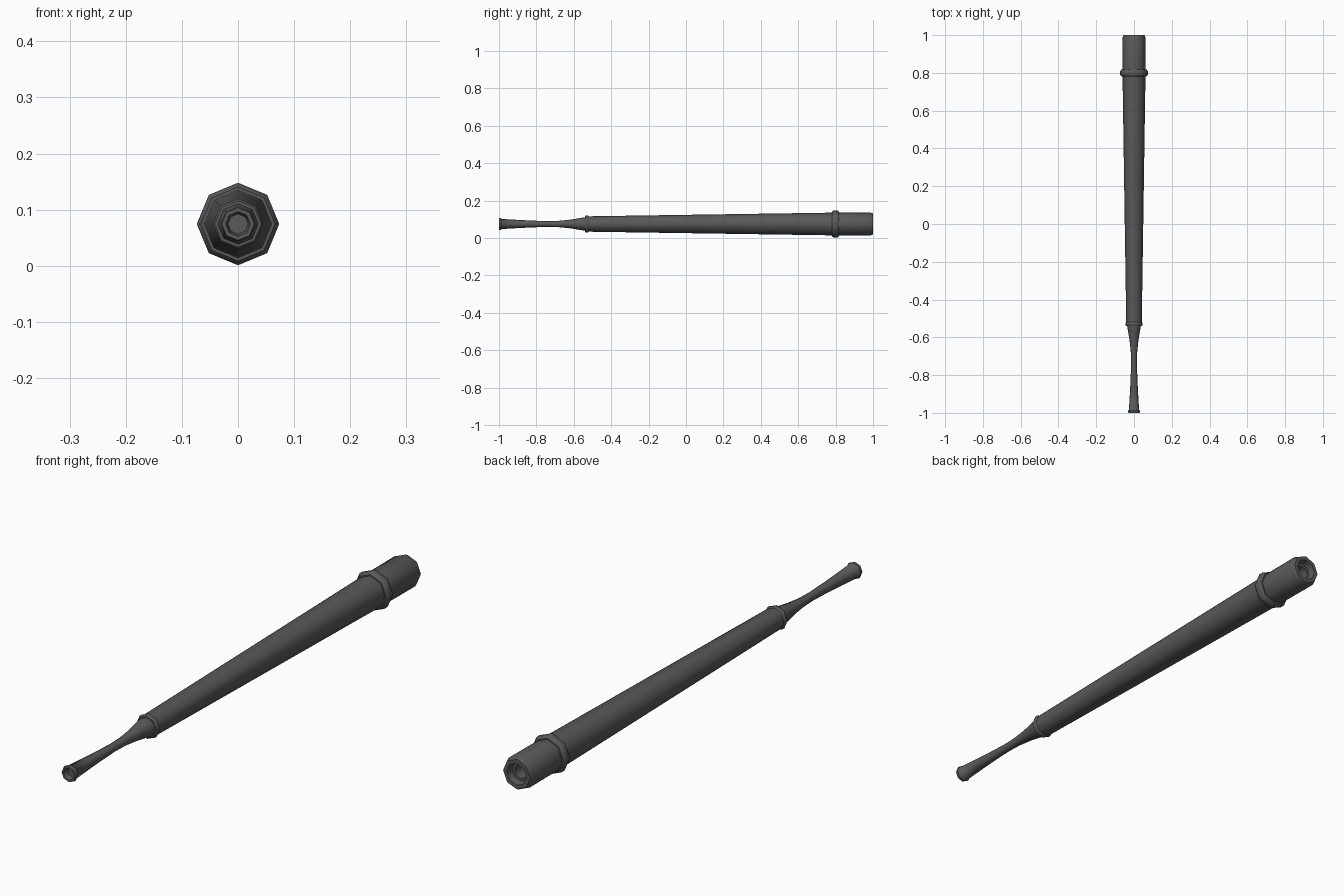
import bpy, bmesh, math

if "Cube" in bpy.data.objects:
    bpy.data.objects.remove(bpy.data.objects["Cube"])

SIDES = 8
ZC = 0.0745


def lathe(name, profile, closed=False):
    """Spin (y, radius) points around the long axis; radius 0 closes the end."""
    bm = bmesh.new()
    rings = []
    for y, r in profile:
        if r == 0:
            rings.append([bm.verts.new((0, y, ZC))] * SIDES)
        else:
            rings.append([bm.verts.new((r * math.cos(2 * math.pi * i / SIDES), y,
                                        ZC + r * math.sin(2 * math.pi * i / SIDES)))
                          for i in range(SIDES)])
    pairs = list(zip(rings, rings[1:]))
    if closed:
        pairs.append((rings[-1], rings[0]))
    for a, b in pairs:
        for i in range(SIDES):
            j = (i + 1) % SIDES
            bm.faces.new(list(dict.fromkeys((a[i], a[j], b[j], b[i]))))
    bmesh.ops.recalc_face_normals(bm, faces=bm.faces)
    mesh = bpy.data.meshes.new(name)
    bm.to_mesh(mesh)
    bm.free()
    ob = bpy.data.objects.new(name, mesh)
    bpy.context.collection.objects.link(ob)
    mat = bpy.data.materials.get("dark_grey") or bpy.data.materials.new("dark_grey")
    mat.diffuse_color = (0.1, 0.1, 0.1, 1)
    mat.use_nodes = True
    mat.node_tree.nodes["Principled BSDF"].inputs["Base Color"].default_value = mat.diffuse_color
    mesh.materials.append(mat)
    bpy.ops.object.select_all(action='DESELECT')
    ob.select_set(True)
    bpy.context.view_layer.objects.active = ob
    bpy.ops.object.shade_smooth_by_angle(angle=math.radians(48))
    return ob


# Waisted mouthpiece with a lip and shallow bore
lathe("mouthpiece", [
    (-0.98, 0), (-0.98, 0.018), (-1.0, 0.022), (-1.0, 0.029), (-0.996, 0.031),
    (-0.988, 0.031), (-0.985, 0.027), (-0.90, 0.022), (-0.82, 0.018),
    (-0.74, 0.0155), (-0.68, 0.017), (-0.62, 0.023), (-0.57, 0.031),
    (-0.535, 0.037), (-0.525, 0.037), (-0.525, 0)])

# Tapered barrel and straight end section with chamfered socket
lathe("barrel", [
    (-0.53, 0), (-0.53, 0.041), (0.80, 0.061), (0.985, 0.062), (1.0, 0.056),
    (1.0, 0.041), (0.975, 0.036), (0.975, 0.026), (0.90, 0.024), (0.90, 0)])

# Raised collars
for name, y, half, r_in, r_out in [("front_collar", -0.53, 0.010, 0.035, 0.0455),
                                   ("rear_collar", 0.80, 0.019, 0.055, 0.0735)]:
    mid = r_out - 0.4 * half
    lathe(name, [(y - half, r_in), (y - half, mid), (y - half * 0.5, r_out),
                 (y + half * 0.5, r_out), (y + half, mid), (y + half, r_in)], closed=True)
